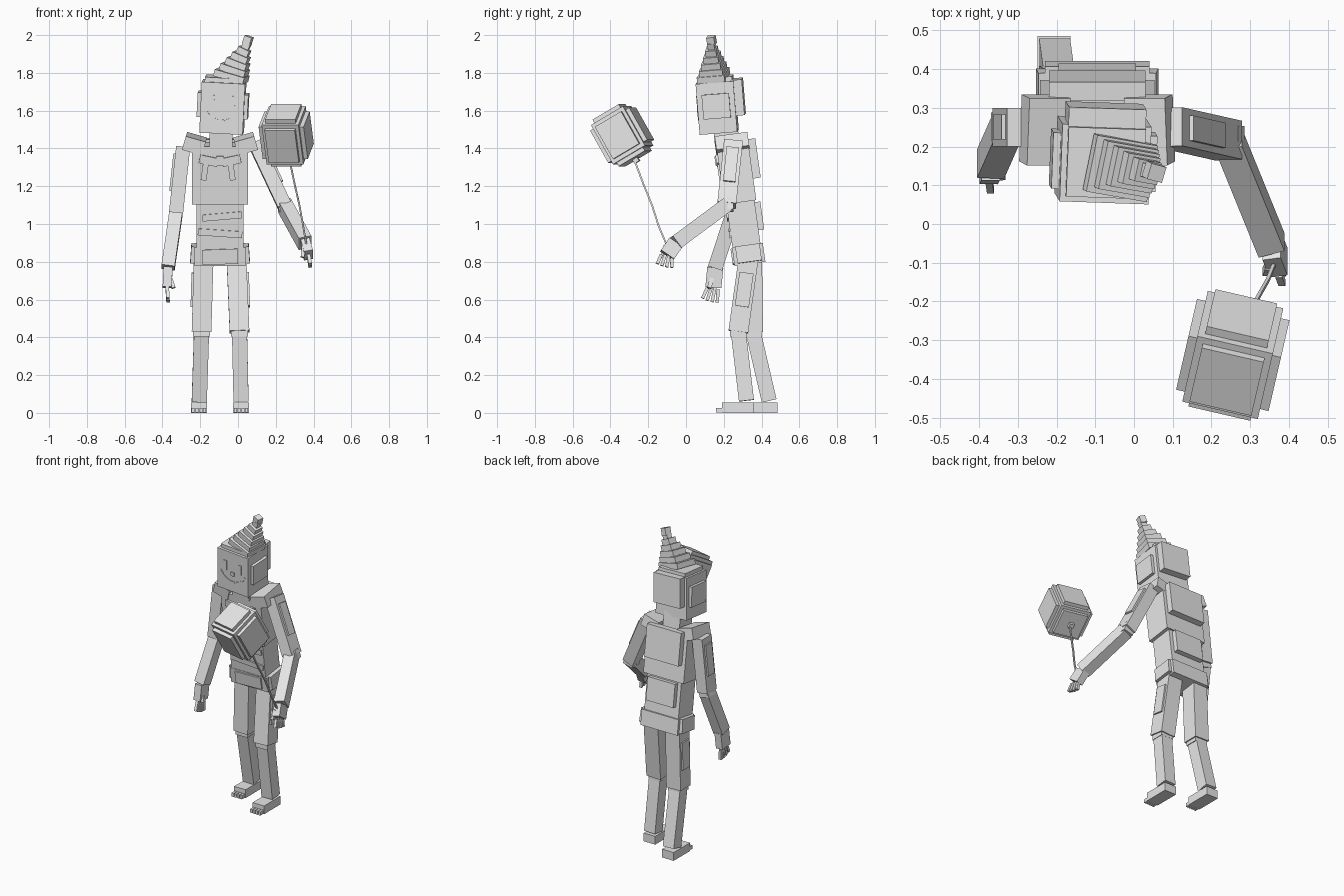
import bpy
from math import radians, sin, cos
from mathutils import Matrix, Vector, Euler

if "Cube" in bpy.data.objects:
    bpy.data.objects.remove(bpy.data.objects["Cube"])

grey = bpy.data.materials.new("light_grey")
grey.use_nodes = True
grey.diffuse_color = (0.8, 0.8, 0.8, 1)
grey.node_tree.nodes["Principled BSDF"].inputs["Base Color"].default_value = (0.8, 0.8, 0.8, 1)


def frame(loc, rot=(0, 0, 0)):
    return Matrix.Translation(loc) @ Euler([radians(a) for a in rot]).to_matrix().to_4x4()


def box(name, loc, size, rot=(0, 0, 0), base=Matrix()):
    bpy.ops.mesh.primitive_cube_add(size=1)
    ob = bpy.context.object
    ob.name = name
    ob.data.materials.append(grey)
    ob.data.transform(base @ frame(loc, rot) @ Matrix.Diagonal((*size, 1)))
    return ob


def limb_frame(p, q):
    """Frame at p with its z axis running to q and x kept close to world x."""
    p, q = Vector(p), Vector(q)
    z = (q - p).normalized()
    x = (Vector((1, 0, 0)) - z * z.x).normalized()
    y = z.cross(x)
    m = Matrix((x, y, z)).transposed().to_4x4()
    m.translation = p
    return m, (q - p).length


def limb(name, p, q, w, d):
    m, length = limb_frame(p, q)
    box(name, (0, 0, length / 2), (w, d, length), base=m)
    return m, length


# Torso, leaning forward
torso = frame((-0.095, 0.29, 1.1), (8, 0, 0))
box("chest", (0, 0, 0.17), (0.295, 0.17, 0.31), base=torso)
box("waist", (0, 0, -0.11), (0.25, 0.15, 0.28), base=torso)
box("hips", (0, 0.005, -0.265), (0.27, 0.165, 0.1), base=torso)
box("upper_back_panel", (0, 0.1, 0.235), (0.25, 0.05, 0.21), base=torso)
box("lower_back_panel", (0, 0.085, -0.07), (0.2, 0.04, 0.15), base=torso)
for s, side in ((-1, "right"), (1, "left")):
    box(side + "_hip_pad", (s * 0.13, 0.005, -0.26), (0.05, 0.13, 0.09), (0, s * -4, 0), torso)
    box(side + "_shoulder", (-0.095 + s * 0.135, 0.243, 1.425), (0.11, 0.175, 0.075), (8, s * -16, 0))
    box(side + "_collar_wing", (s * 0.06, -0.087, 0.25), (0.1, 0.02, 0.045), (0, s * -12, 0), torso)
    box(side + "_collar_tail", (s * 0.07 - 0.01, -0.087, 0.2), (0.03, 0.014, 0.11), (0, s * -8, 0), torso)
box("collar_knot", (0, -0.09, 0.25), (0.035, 0.025, 0.05), base=torso)
box("waist_strap", (0.01, -0.077, -0.05), (0.21, 0.012, 0.035), (0, -5, 0), torso)
box("belt", (0, -0.077, -0.14), (0.235, 0.012, 0.035), (0, 4, 0), torso)
box("buckle", (0, -0.08, -0.265), (0.19, 0.012, 0.08), (0, -2, 0), torso)

# Head
box("neck", (-0.09, 0.215, 1.46), (0.12, 0.13, 0.1), (8, 0, 0))
head = frame((-0.08, 0.165, 1.62), (4.5, 3, -2))
box("head", (0, 0, 0), (0.23, 0.2, 0.27), base=head)
box("hair_cap", (0, 0.005, 0.145), (0.2, 0.18, 0.03), base=head)
box("hair_back", (0, 0.12, 0.045), (0.2, 0.05, 0.19), base=head)
for s, side in ((-1, "right"), (1, "left")):
    box(side + "_cheek_panel", (s * 0.122, 0, 0.01), (0.025, 0.145, 0.13), base=head)
    box(side + "_eye", (s * 0.055, -0.1, 0.035), (0.022, 0.008, 0.065), base=head)
box("nose", (0, -0.102, -0.01), (0.025, 0.01, 0.025), base=head)
for i in range(-3, 4):
    a = radians(i * 22)
    box("smile_piece", (0.09 * sin(a), -0.1, 0.01 - 0.075 * cos(a)), (0.034, 0.008, 0.01),
        (0, -i * 18, 0), head)

# Stepped party hat leaning to one side
for i in range(6):
    t = i / 5
    w = 0.165 * (1 - t) + 0.04 * t
    box("hat_step", (-0.035 + 0.08 * t, 0.145 - 0.01 * t, 1.785 + 0.16 * t),
        (w, w * 0.9, 0.036), (5, 16 + 12 * t, -10))
box("hat_pompom", (0.052, 0.135, 1.972), (0.042, 0.042, 0.045), (5, 20, -15))

# Legs and feet: hip, knee and ankle points, then foot centre and toe line
legs = (
    ("left", 1, (-0.008, 0.33, 0.81), (0.008, 0.277, 0.43), (0.016, 0.32, 0.065), 0.016, 0.19, 0.36),
    ("right", -1, (-0.182, 0.35, 0.81), (-0.193, 0.355, 0.43), (-0.205, 0.44, 0.065), -0.207, 0.315, 0.485),
)
for side, s, hip, knee, ankle, fx, front, heel in legs:
    m, n = limb(side + "_thigh", hip, knee, 0.104, 0.105)
    box(side + "_thigh_pad", (s * 0.052, 0, n * 0.42), (0.02, 0.075, 0.18), base=m)
    limb(side + "_shin", knee, ankle, 0.08, 0.08)
    box(side + "_knee", knee, (0.088, 0.088, 0.05))
    box(side + "_foot", (fx, (front + heel) / 2, 0.0275), (0.085, heel - front, 0.055))
    for i in range(4):
        box(side + "_toe", (fx - 0.03 + i * 0.02, front - 0.015, 0.014), (0.016, 0.034, 0.024))

# Arms and hands: shoulder, elbow, wrist, knuckles and fingertips
arms = (
    ("left", 1, (0.09, 0.25, 1.43), (0.245, 0.215, 1.1), (0.355, -0.055, 0.9),
     (0.373, -0.1, 0.835), (0.383, -0.115, 0.775)),
    ("right", -1, (-0.29, 0.25, 1.41), (-0.328, 0.25, 1.06), (-0.37, 0.155, 0.77),
     (-0.375, 0.145, 0.665), (-0.37, 0.125, 0.59)),
)
for side, s, shoulder, elbow, wrist, knuckle, tip in arms:
    m, n = limb(side + "_upper_arm", shoulder, elbow, 0.075, 0.1)
    box(side + "_arm_pad", (s * 0.038, 0, n * 0.4), (0.02, 0.065, 0.2), base=m)
    limb(side + "_forearm", elbow, wrist, 0.07, 0.078)
    box(side + "_elbow", elbow, (0.068, 0.075, 0.06), (0, s * -15, 0))
    limb(side + "_palm", wrist, knuckle, 0.048, 0.085)
    m, n = limb_frame(knuckle, tip)
    for i in range(4):
        box(side + "_finger", (0, -0.034 + i * 0.023, n / 2), (0.018, 0.017, n * (1.05 - 0.12 * abs(i - 1.4))),
            ((1.5 - i) * 7, 0, 0), m)
    box(side + "_thumb", (-s * 0.025, 0.02, -0.02), (0.02, 0.022, 0.065), (0, -s * 15, 0), m)

# Balloon: a tilted block with a raised panel on each face
balloon = frame((0.255, -0.338, 1.47), (30, 0, -13))
size = Vector((0.2, 0.2, 0.24))
box("balloon", (0, 0, 0), size, base=balloon)
for axis in range(3):
    panel = size * 0.82
    panel[axis] = size[axis] + 0.045
    box("balloon_panel", (0, 0, 0), panel, base=balloon)
box("balloon_knot", (0, 0, -0.15), (0.03, 0.03, 0.03), base=balloon)

# String held in the left hand
points = ((0.275, -0.27, 1.33), (0.3, -0.225, 1.21), (0.325, -0.18, 1.1), (0.345, -0.145, 0.99), (0.367, -0.09, 0.86))
for p, q in zip(points, points[1:]):
    limb("balloon_string", p, q, 0.009, 0.009)
